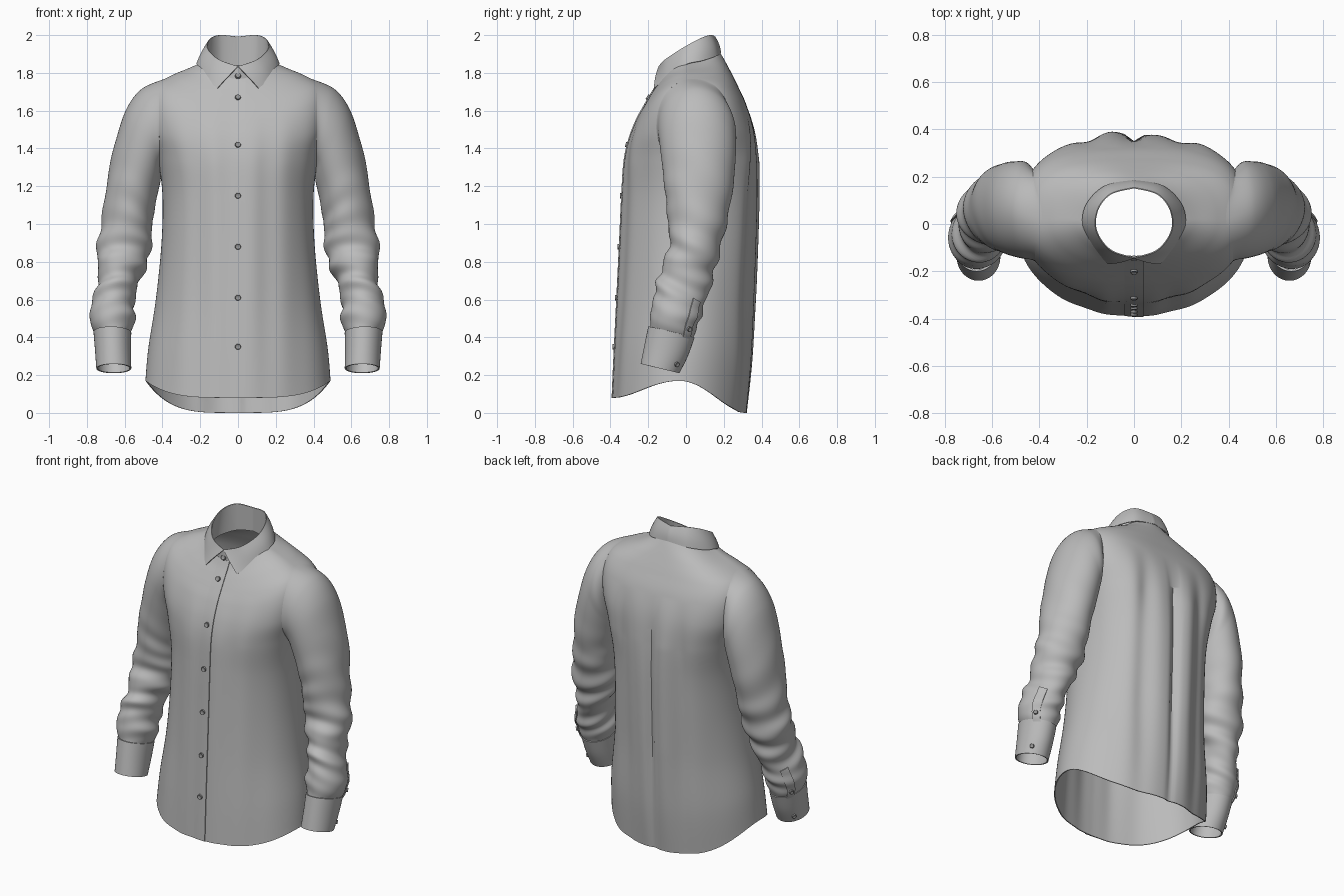
import bpy, bmesh, math
from mathutils import Vector

if "Cube" in bpy.data.objects:
    bpy.data.objects.remove(bpy.data.objects["Cube"], do_unlink=True)


def material(name, rgb):
    m = bpy.data.materials.new(name)
    m.use_nodes = True
    m.diffuse_color = (*rgb, 1)
    m.node_tree.nodes["Principled BSDF"].inputs["Base Color"].default_value = (*rgb, 1)
    return m


CLOTH = material("grey cloth", (0.5, 0.5, 0.5))
BUTTON = material("dark grey button", (0.3, 0.3, 0.3))


def spline(rows, t):
    """Smooth interpolation through a list of equal-length tuples."""
    i = max(0, min(int(t), len(rows) - 2))
    f = t - i
    a, b, c, d = (rows[max(0, min(k, len(rows) - 1))] for k in range(i - 1, i + 3))
    return [q + f * ((r - p) / 2 + f * ((2 * p - 5 * q + 4 * r - s) / 2
            + f * (3 * q - p - 3 * r + s) / 2)) for p, q, r, s in zip(a, b, c, d)]


def grid(name, point, t0, t1, nt, a0, a1, na, thick, mirror=False, keep=lambda t, a: True):
    """Sheet of quads over point(t, a); closes up when a spans a full turn."""
    closed = abs(a1 - a0 - math.tau) < 1e-6
    cols = na if closed else na + 1
    dt, da = (t1 - t0) / nt, (a1 - a0) / na
    verts = [point(t0 + dt * i, a0 + da * j) for i in range(nt + 1) for j in range(cols)]
    faces = [(i * cols + j, i * cols + (j + 1) % cols,
              (i + 1) * cols + (j + 1) % cols, (i + 1) * cols + j)
             for i in range(nt) for j in range(na)
             if keep(t0 + dt * (i + .5), a0 + da * (j + .5))]
    me = bpy.data.meshes.new(name)
    me.from_pydata(verts, [], faces)
    # Drop points left loose by openings
    bm = bmesh.new()
    bm.from_mesh(me)
    bmesh.ops.delete(bm, geom=[v for v in bm.verts if not v.link_faces], context='VERTS')
    bm.to_mesh(me)
    bm.free()
    me.materials.append(CLOTH)
    ob = bpy.data.objects.new(name, me)
    bpy.context.collection.objects.link(ob)
    if mirror:
        mod = ob.modifiers.new("Mirror", 'MIRROR')
        mod.merge_threshold = 0.0005
    mod = ob.modifiers.new("Solidify", 'SOLIDIFY')
    mod.thickness = thick
    mod.offset = -1
    finish(ob)


def finish(ob):
    bpy.ops.object.select_all(action='DESELECT')
    ob.select_set(True)
    bpy.context.view_layer.objects.active = ob
    for mod in list(ob.modifiers):
        bpy.ops.object.modifier_apply(modifier=mod.name)
    bpy.ops.object.shade_smooth_by_angle(angle=math.radians(50))


def button(name, pos, normal, radius=0.016):
    bm = bmesh.new()
    bmesh.ops.create_cone(bm, cap_ends=True, segments=20, radius1=radius,
                          radius2=radius * 0.85, depth=0.012)
    # Dished centre
    top = max(bm.faces, key=lambda f: f.calc_center_median().z)
    bmesh.ops.inset_individual(bm, faces=[top], thickness=radius * 0.25, depth=-0.003)
    me = bpy.data.meshes.new(name)
    bm.to_mesh(me)
    bm.free()
    me.materials.append(BUTTON)
    ob = bpy.data.objects.new(name, me)
    bpy.context.collection.objects.link(ob)
    ob.location = Vector(pos) + normal * 0.002
    ob.rotation_euler = normal.to_track_quat('Z', 'Y').to_euler()
    finish(ob)


def bump(x, centre, width):
    return math.exp(-((x - centre) / width) ** 2)


# Torso rings: front z, side z, back z, half width, front y, back y, squareness
TORSO = [
    (.08, .17, .00, .49, -.39, .32, 2), (.30, .34, .27, .475, -.38, .345, 2),
    (.60, .60, .60, .435, -.365, .36, 2), (.90, .90, .90, .405, -.35, .37, 2.1),
    (1.15, 1.15, 1.15, .40, -.338, .375, 2.2), (1.33, 1.35, 1.35, .425, -.325, .37, 2.4),
    (1.45, 1.50, 1.50, .465, -.30, .355, 2.5), (1.55, 1.64, 1.63, .475, -.262, .32, 2.5),
    (1.62, 1.73, 1.73, .445, -.225, .275, 2.4), (1.68, 1.785, 1.81, .355, -.19, .235, 2.2),
    (1.73, 1.825, 1.875, .26, -.16, .20, 2), (1.77, 1.858, 1.92, .188, -.14, .172, 2)]


def torso(t, a):
    zf, zs, zb, w, yf, yb, n = spline(TORSO, t)
    c, s = math.cos(a), math.sin(a)
    n += (n - 2) * (s > 0)
    x = w * math.copysign(abs(c) ** (2 / n), c)
    y = (yf + yb) / 2 + (yb - yf) / 2 * math.copysign(abs(s) ** (2 / n), s)
    z = zs + ((zf if s < 0 else zb) - zs) * (1 - abs(c) ** (4 if t < 2 else 2))
    # Hanging folds, and the pleat down the back
    low = min(1, max(0, (1.62 - z) / 0.3)) * min(1, 0.35 + max(0, z))
    if s > 0:
        y += low * s * s * (0.02 * bump(x, -.1, .06) + 0.006 * bump(x, .1, .06)
                            + 0.018 * bump(x, .3, .06) + 0.010 * bump(x, -.3, .06)
                            - 0.026 * bump(x, 0, .025) - 0.018 * bump(x, .2, .05)
                            - 0.012 * bump(x, -.2, .04))
    else:
        y += low * s * s * 0.006 * math.cos(x * 34 + 1) * min(1, abs(x) * 8)
    return Vector((x, y, z))


# Armholes are ellipses laid on the torso surface
HOLE_T, HOLE_RT, HOLE_RA = 6.75, 1.9, 0.55


def armhole(a):
    return torso(HOLE_T + HOLE_RT * math.cos(a), HOLE_RA * math.sin(a))


def outside_armholes(t, a):
    across = math.asin(math.sin(a)) / HOLE_RA
    return ((t - HOLE_T) / HOLE_RT) ** 2 + across ** 2 > 0.9


grid("shirt_body", torso, 0, len(TORSO) - 1, 110, 0, math.tau, 200, 0.006,
     keep=outside_armholes)

# Front button band, its free edge on the left
FRONT = -math.pi / 2


def band(t, a):
    p = torso(t, FRONT + a)
    return Vector((a * 0.4, p.y - 0.003 - a * 0.02, p.z))


grid("button_band", band, 0, len(TORSO) - 1, 99, -.1, .1, 4, 0.005)

for i, z in enumerate((.35, .61, .88, 1.15, 1.42, 1.67, 1.785)):
    t = min((k / 50 for k in range(50 * len(TORSO) - 50)),
            key=lambda k: abs(torso(k, FRONT).z - z))
    p, q = torso(t, FRONT), torso(t - 0.1, FRONT)
    d = (p - q).normalized()
    button(f"front_button_{i + 1}", (0, p.y - 0.004, z), Vector((0, -d.z, d.y)))

# Sleeve rings, wrist to shoulder: outer x z, inner x z, front y, back y, forward lift
SLEEVE = [
    (.755, .42, .575, .415, -.192, .035, .03), (.787, .50, .545, .49, -.185, .06, .04),
    (.765, .61, .55, .58, -.165, .09, .05), (.735, .73, .525, .69, -.135, .13, .04),
    (.75, .83, .485, .78, -.105, .16, .03), (.735, .94, .46, .87, -.085, .185, .02),
    (.71, 1.10, .455, .97, -.10, .22, .01), (.685, 1.28, .445, 1.06, -.11, .245, 0),
    (.645, 1.45, .425, 1.16, -.125, .26, 0), (.59, 1.61, .41, 1.23, -.138, .265, 0),
    (.51, 1.715, .41, 1.27, -.147, .262, 0)]
CUFF = [(.75, .235, .565, .235, -.24, -.035, .025), (.757, .33, .566, .33, -.22, .01, .03),
        (.765, .43, .565, .425, -.2, .045, .03)]


def tube(ring, a, swell=0.0):
    ox, oz, ix, iz, yf, yb, lift = ring
    c, s = math.cos(a) * (1 + swell), math.sin(a) * (1 + swell)
    return Vector(((ox + ix) / 2 + c * (ox - ix) / 2, (yf + yb) / 2 + s * (yb - yf) / 2,
                   (oz + iz) / 2 + c * (oz - iz) / 2 - s * lift))


def sleeve(t, a):
    # The last rings run smoothly into the armhole
    last = len(SLEEVE) - 1
    if t >= last - 1:
        rows = [tube(r, a) for r in SLEEVE[-3:]] + [armhole(a)]
        return Vector(spline(rows, t - last + 2))
    ring = spline(SLEEVE, t)
    z = (ring[1] + ring[3]) / 2
    # Slanting creases gathered round the elbow and forearm
    crease = 0.065 * bump(z, .76, .24) * math.sin(44 * z + 2.2 * math.sin(a + .6))
    crease += 0.03 * bump(z, .62, .2) * math.sin(70 * z + 3 * math.cos(a))
    crease += 0.02 * bump(z, 1.1, .15) * math.sin(30 * z + 4 * math.cos(a - 1))
    return tube(ring, a, crease)


def cuff(t, a):
    return tube(spline(CUFF, t), a)


def outward(surface, t, a):
    du = surface(t, a + 0.05) - surface(t, a - 0.05)
    dv = surface(t + 0.05, a) - surface(t - 0.05, a)
    return du.cross(dv).normalized()


def sleeve_band(t, a):
    return sleeve(t, a) + outward(sleeve, t, a) * 0.008


grid("sleeves", sleeve, 0, len(SLEEVE), 121, 0, math.tau, 72, 0.006, True)
grid("cuffs", cuff, 0, 2, 10, 0, math.tau, 64, 0.008, True)
grid("sleeve_bands", sleeve_band, 0, 2.2, 18, 0.55, 0.95, 5, 0.006, True)

for side, sign in (("left", 1), ("right", -1)):
    for part, surface, t in (("cuff", cuff, .5), ("sleeve", sleeve_band, .7)):
        p, n = surface(t, .75), outward(surface, t, .75)
        p.x *= sign
        n.x *= sign
        button(f"{side}_{part}_button", p, n, 0.014)

# Collar, half from back centre to front: stand base, folded rim, leaf edge
STAND = [(0, .158, 1.84), (.1, .132, 1.83), (.165, .05, 1.81),
         (.17, -.03, 1.79), (.11, -.11, 1.77), (0, -.147, 1.765)]
RIM = [(0, .155, 1.992), (.1, .128, 2.0), (.155, .06, 1.975),
       (.16, -.03, 1.925), (.1, -.112, 1.87), (0, -.145, 1.835)]
LEAF = [(0, .186, 1.905), (.12, .164, 1.89), (.2, .088, 1.865),
        (.218, .0, 1.845), (.18, -.092, 1.782), (.11, -.17, 1.718)]


def collar_stand(t, a):
    return Vector(spline(STAND, a)).lerp(Vector(spline(RIM, a)), t)


def collar_leaf(t, a):
    p = Vector(spline(LEAF, a)).lerp(Vector(spline(RIM, a)), t)
    puff = 0.006 * math.sin(math.pi * t)
    return p + Vector((p.x, p.y, 0)).normalized() * puff


# Columns run front to back so that the faces look outward
grid("collar_stand", collar_stand, 0, 1, 6, 5, 0, 40, 0.004, True)
grid("collar_leaf", collar_leaf, 0, 1, 8, 5, 0, 40, 0.005, True)
